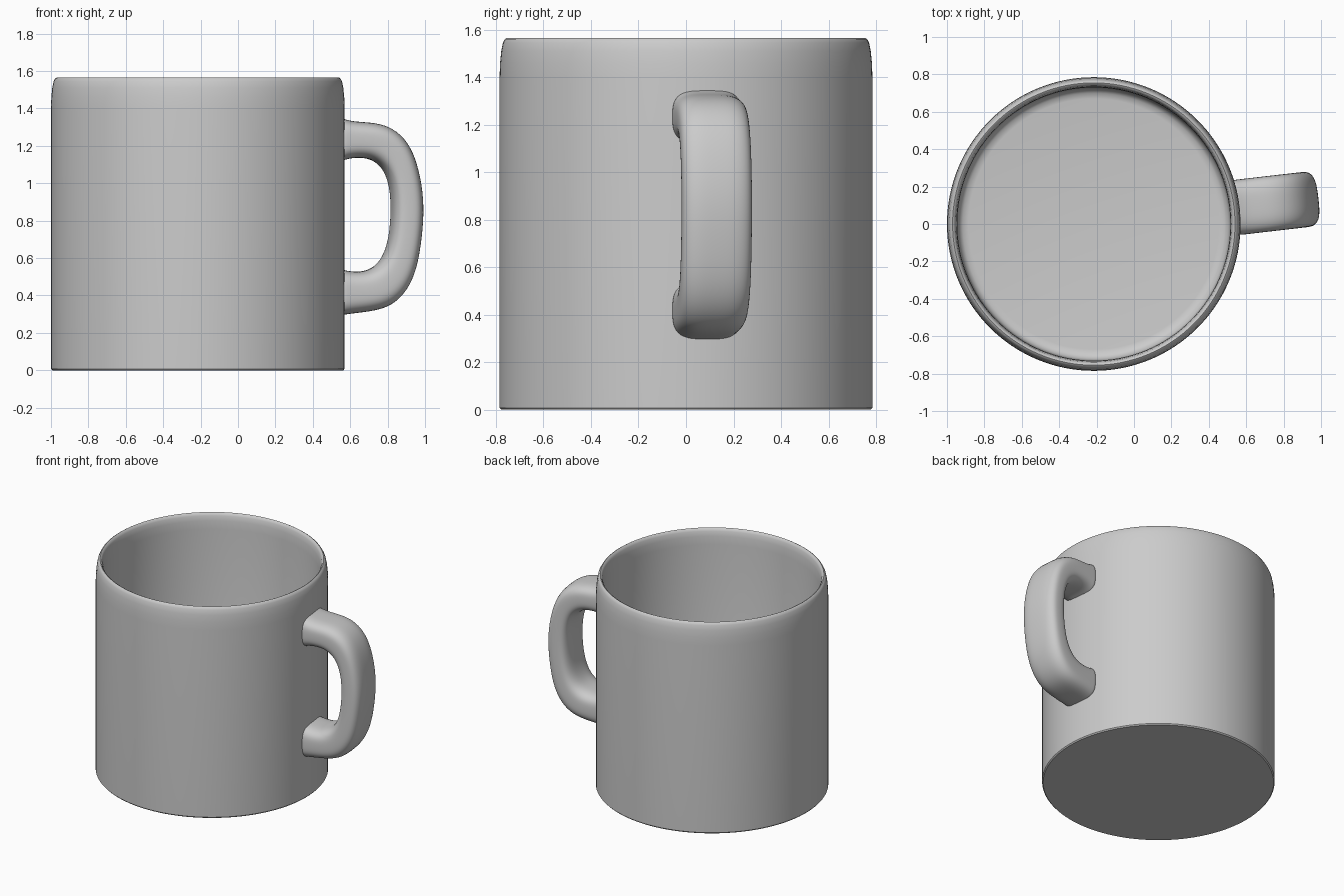
import bpy, bmesh, math
from mathutils import Vector

if "Cube" in bpy.data.objects:
    bpy.data.objects.remove(bpy.data.objects["Cube"])

CX = -0.215                      # mug axis
ANGLE = math.radians(6.6)        # direction the handle points


def finish(name, bm):
    bmesh.ops.recalc_face_normals(bm, faces=bm.faces)
    me = bpy.data.meshes.new(name)
    bm.to_mesh(me)
    bm.free()
    ob = bpy.data.objects.new(name, me)
    bpy.context.collection.objects.link(ob)
    ob.location.x = CX
    bpy.ops.object.select_all(action='DESELECT')
    ob.select_set(True)
    bpy.context.view_layer.objects.active = ob
    return ob


def bridge(bm, a, b):
    n = len(a)
    for i in range(n):
        bm.faces.new((a[i], a[(i + 1) % n], b[(i + 1) % n], b[i]))


# Cup: lathed profile (radius, z) from outer base, over the rim, to inner floor
profile = [(0.778, 0), (0.785, 0.008), (0.785, 1.40), (0.783, 1.46), (0.778, 1.51),
           (0.771, 1.545), (0.763, 1.56), (0.755, 1.565), (0.747, 1.561), (0.739, 1.545),
           (0.733, 1.51), (0.730, 1.45), (0.728, 0.12), (0.720, 0.085), (0.700, 0.065),
           (0.670, 0.06)]
SEG = 128
bm = bmesh.new()
rings = [[bm.verts.new((r * math.cos(2 * math.pi * i / SEG), r * math.sin(2 * math.pi * i / SEG), z))
          for i in range(SEG)] for r, z in profile]
for a, b in zip(rings, rings[1:]):
    bridge(bm, a, b)
bm.faces.new(rings[0])
bm.faces.new(rings[-1])
finish("cup", bm)
bpy.ops.object.shade_smooth_by_angle(angle=math.radians(40))

# Handle: pairs of outer and inner points (distance from axis, z), swept with a rounded section
stations = [((0.745, 1.355), (0.745, 1.11)), ((0.785, 1.343), (0.785, 1.125)),
            ((0.83, 1.33), (0.83, 1.136)), ((0.91, 1.326), (0.89, 1.137)),
            ((1.00, 1.315), (0.945, 1.125)), ((1.09, 1.265), (1.00, 1.08)),
            ((1.155, 1.17), (1.03, 1.01)), ((1.195, 1.03), (1.043, 0.93)),
            ((1.213, 0.88), (1.044, 0.83)), ((1.203, 0.72), (1.036, 0.73)),
            ((1.175, 0.54), (1.015, 0.64)), ((1.12, 0.42), (0.975, 0.57)),
            ((1.04, 0.345), (0.92, 0.535)), ((0.95, 0.318), (0.87, 0.526)),
            ((0.85, 0.306), (0.82, 0.528)), ((0.785, 0.298), (0.785, 0.535)),
            ((0.745, 0.29), (0.745, 0.55))]
HALF_W, N, POWER = 0.149, 24, 2 / 3.2


def soft(v):
    return math.copysign(abs(v) ** POWER, v)


bm = bmesh.new()
rings = []
for outer, inner in stations:
    o, n = Vector(outer), Vector(inner)
    mid, half = (o + n) / 2, (o - n) / 2
    ring = []
    for i in range(N):
        t = 2 * math.pi * (i + 0.5) / N
        p = mid + half * soft(math.sin(t)) * 1.01
        ring.append(bm.verts.new((p.x, HALF_W * soft(math.cos(t)), p.y)))
    rings.append(ring)
for a, b in zip(rings, rings[1:]):
    bridge(bm, a, b)
bm.faces.new(rings[0])
bm.faces.new(rings[-1])
handle = finish("handle", bm)
handle.rotation_euler.z = ANGLE
for f in handle.data.polygons:
    f.use_smooth = True
sub = handle.modifiers.new("smooth", 'SUBSURF')
sub.levels = sub.render_levels = 2
